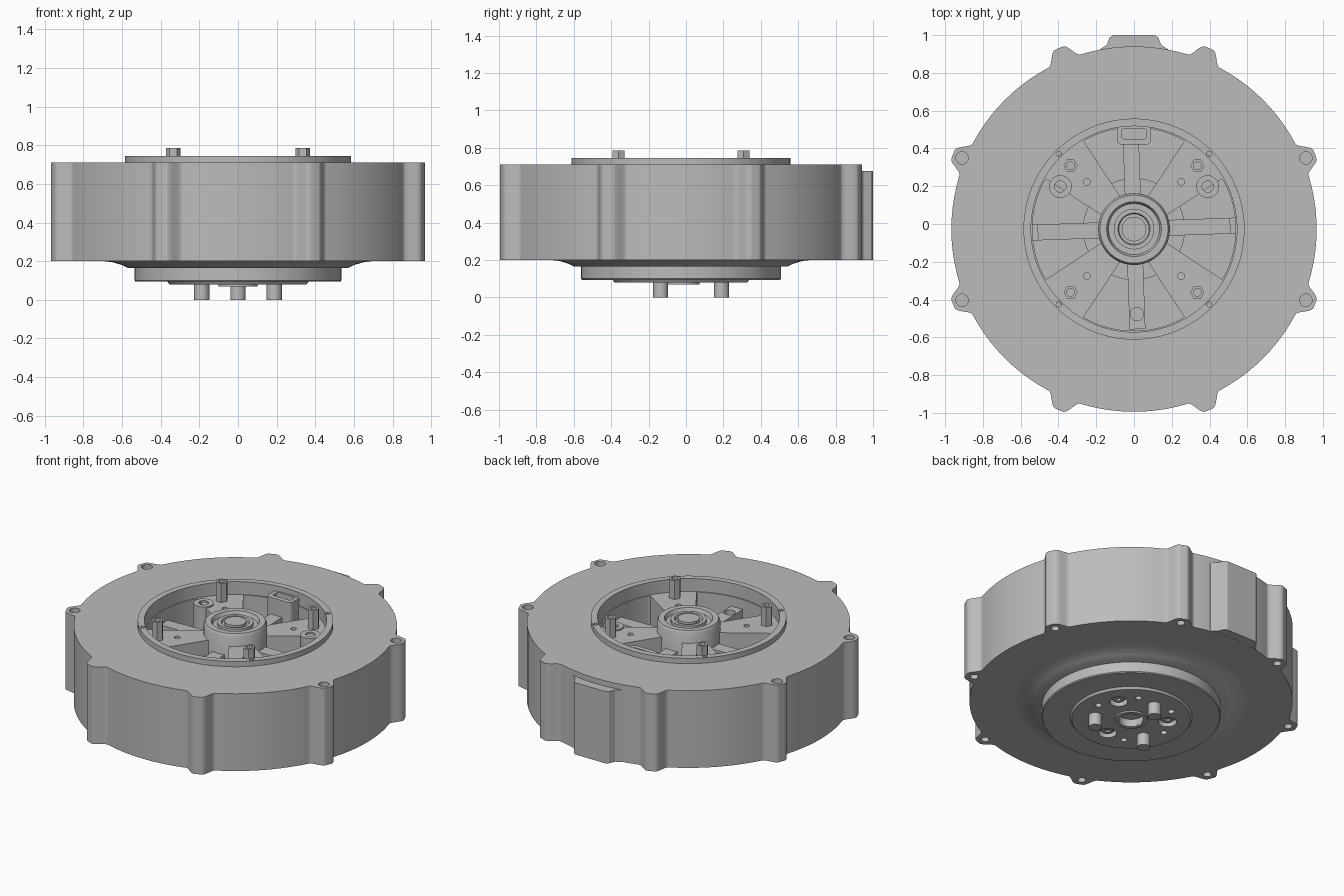
import bpy, bmesh
from math import sin, cos, pi, radians, atan2

if "Cube" in bpy.data.objects:
    bpy.data.objects.remove(bpy.data.objects["Cube"])

CENTRE_Y = -0.027  # axis of the round body

metal = bpy.data.materials.new("grey_metal")
metal.use_nodes = True
metal.diffuse_color = (0.5, 0.5, 0.5, 1)
metal.node_tree.nodes["Principled BSDF"].inputs["Base Color"].default_value = (0.5, 0.5, 0.5, 1)


def polar(r, deg):
    return r * cos(radians(deg)), r * sin(radians(deg))


def circle(r, x=0, y=0, n=32, turn=0):
    return [(x + r * cos(turn + 2 * pi * i / n), y + r * sin(turn + 2 * pi * i / n)) for i in range(n)]


def finish(name, bm):
    bmesh.ops.recalc_face_normals(bm, faces=bm.faces)
    mesh = bpy.data.meshes.new(name)
    bm.to_mesh(mesh)
    bm.free()
    mesh.materials.append(metal)
    obj = bpy.data.objects.new(name, mesh)
    obj.location.y = CENTRE_Y
    bpy.context.collection.objects.link(obj)
    return obj


def prisms(name, parts):
    """Each part is (outline, bottom, top)."""
    bm = bmesh.new()
    for outline, z0, z1 in parts:
        low = [bm.verts.new((x, y, z0)) for x, y in outline]
        high = [bm.verts.new((x, y, z1)) for x, y in outline]
        bm.faces.new(low[::-1])
        bm.faces.new(high)
        for i in range(len(low)):
            j = (i + 1) % len(low)
            bm.faces.new((low[i], low[j], high[j], high[i]))
    return finish(name, bm)


def revolve(name, profile, closed=False, n=96):
    bm = bmesh.new()
    verts = [bm.verts.new((r, 0, z)) for r, z in profile]
    pairs = list(zip(verts, verts[1:])) + ([(verts[-1], verts[0])] if closed else [])
    edges = [bm.edges.new(p) for p in pairs]
    bmesh.ops.spin(bm, geom=verts + edges, cent=(0, 0, 0), axis=(0, 0, 1), angle=2 * pi, steps=n)
    bmesh.ops.remove_doubles(bm, verts=bm.verts, dist=0.0001)
    return finish(name, bm)


def cut(obj, parts):
    cutter = prisms("cutter", parts)
    cutter.hide_render = True
    mod = obj.modifiers.new("cut", "BOOLEAN")
    mod.operation = "DIFFERENCE"
    mod.solver = "EXACT"
    mod.object = cutter
    bpy.context.view_layer.update()
    bpy.context.view_layer.objects.active = obj
    bpy.ops.object.modifier_apply(modifier=mod.name)
    bpy.data.objects.remove(cutter)


def bar(angle, r0, r1, half):
    """Outline of a straight bar pointing outward at an angle."""
    c, s = cos(radians(angle)), sin(radians(angle))
    return [(c * a - s * b, s * a + c * b) for a, b in ((r0, -half), (r1, -half), (r1, half), (r0, half))]


# Housing outline: a round drum with eight filleted lugs
outline = []
for k in range(8):
    mid = 22.5 + 45 * k
    for i in range(-12, 13):
        t = i / 12
        arc = 0.1 * t
        u = min(1, max(0, (0.092 - abs(arc)) / 0.07))
        outline.append(polar(0.967 + 0.07 * u * u * (3 - 2 * u), mid + arc / 0.985 * 180 / pi))
    for i in range(1, 10):
        outline.append(polar(0.967, mid + 5.8 + 33.4 * i / 10))
housing = prisms("housing", [(outline, 0.2, 0.71)])
holes = [(circle(0.555, n=96), 0.45, 0.8)]
for k in range(8):
    x, y = polar(0.985, 22.5 + 45 * k)
    holes.append((circle(0.025, x, y, 20), 0.1, 0.3))
    if abs(x) > abs(y):
        holes.append((circle(0.033, x, y, 24), 0.64, 0.8))
cut(housing, holes)

# Flat pad on the back of the drum
half = [(0.18, 0.9), (0.18, 0.952), (0.145, 0.975), (0.128, 1.015), (0.11, 1.027)]
prisms("back_pad", [(half + [(-x, y) for x, y in half[::-1]], 0.201, 0.675)])

# Raised ring round the opening
ring = revolve("opening_ring", [(0.545, 0.44), (0.545, 0.745), (0.585, 0.745), (0.585, 0.69),
                                (0.565, 0.69), (0.565, 0.44)], closed=True)
cut(ring, [(circle(0.014, *polar(0.563, 45 + 90 * k), 16), 0.7, 0.8) for k in range(4)])

# Spider plate with four rounded pockets between diagonal arms
spider = prisms("spider_plate", [(circle(0.55, n=96), 0.44, 0.66)])
pockets = []
corner = 0.07
for k in range(4):
    # centre of the rounded outer corner sits one radius from arm edge and rim
    rim, edge = 0.538 - corner, 0.1 + corner * 2 ** 0.5
    cx = edge / 2 + (rim * rim / 2 - edge * edge / 4) ** 0.5
    cy = cx - edge
    direction = atan2(cy, cx)
    side = [(0.175, -0.075)]
    for i in range(9):
        a = -pi / 4 + (pi / 4 - direction) * i / 8
        side.append((cx + corner * cos(a), -cy + corner * sin(a)))
    for i in range(1, 10):
        a = -direction * (1 - i / 10)
        side.append((0.538 * cos(a), 0.538 * sin(a)))
    shape = side + [(x, -y) for x, y in side[::-1]]
    c, s = round(cos(pi / 2 * k)), round(sin(pi / 2 * k))
    pockets.append(([(c * x - s * y, s * x + c * y) for x, y in shape], 0.46, 0.8))
cut(spider, pockets)
cut(spider, [(circle(0.018, *polar(0.353, 45 + 90 * k), 16), 0.56, 0.8) for k in range(4)])

# Low web and thin ribs inside the pockets
prisms("hub_web", [(circle(0.27, n=64), 0.45, 0.56)])
for k, name in enumerate(("left_rib", "back_rib", "right_rib", "front_rib")):
    reach = (0.55, 0.45, 0.55, 0.53)[k]
    rib = prisms(name, [(bar(2 + 90 * k, 0.15, reach, 0.042), 0.45, 0.6)])
    if k % 2 == 0:
        cut(rib, [(bar(2 + 90 * k, 0.51, 0.57, 0.06), 0.54, 0.8)])
    if k == 3:
        cut(rib, [(circle(0.035, *polar(0.45, 272), 24), 0.53, 0.8)])

# Slotted boss at the back of the opening
def slot(w, h):
    r = h * 0.45
    pts = []
    for sx, sy, start in ((1, 1, 0), (-1, 1, 90), (-1, -1, 180), (1, -1, 270)):
        for i in range(6):
            dx, dy = polar(r, start + 18 * i)
            pts.append((sx * (w - r) + dx, sy * (h - r) + dy + 0.505))
    return pts


boss = prisms("slot_boss", [(slot(0.09, 0.058), 0.45, 0.71)])
cut(boss, [(slot(0.065, 0.027), 0.6, 0.8)])

# Round screw bosses beside the rear arms
for side, name in ((1, "left_boss"), (-1, "right_boss")):
    x, y = side * 0.39, 0.225
    cut(prisms(name, [(circle(0.06, x, y), 0.45, 0.67)]), [(circle(0.03, x, y, 24), 0.6, 0.8)])

# Hexagonal standoffs on the arms
for k in range(4):
    x, y = polar(0.474, 45 + 90 * k)
    post = prisms("standoff", [(circle(0.037, x, y, 6), 0.6, 0.785)])
    cut(post, [(circle(0.02, x, y, 16), 0.7, 0.85)])

# Central bearing hub
revolve("bearing_hub", [(0, 0.45), (0.19, 0.45), (0.19, 0.72), (0.18, 0.74), (0.145, 0.74), (0.135, 0.715),
                        (0.107, 0.715), (0.107, 0.735), (0.085, 0.735), (0.08, 0.72), (0.065, 0.72),
                        (0.065, 0.74), (0, 0.74)])

# Underside: shallow skirt, output drum and flange
revolve("lower_skirt", [(0, 0.25), (0.7, 0.25), (0.7, 0.201), (0.65, 0.195), (0.6, 0.18), (0.57, 0.165), (0, 0.165)])
drum = revolve("output_flange", [(0, 0.22), (0.535, 0.22), (0.535, 0.1), (0.53, 0.094), (0.365, 0.094),
                                 (0.355, 0.08), (0, 0.08)])
recesses = [(circle(0.055, *polar(0.22, 30 + 120 * k)), 0.0, 0.115) for k in range(3)]
recesses += [(circle(0.02, *polar(0.255, 60 * k), 16), 0.0, 0.14) for k in range(6)]
recesses.append((circle(0.075), 0.0, 0.12))
cut(drum, recesses)
revolve("output_collar", [(0.075, 0.12), (0.075, 0.07), (0.1, 0.07), (0.1, 0.12)], closed=True, n=40)
for k in range(3):
    x, y = polar(0.22, 30 + 120 * k)
    screw = prisms("flange_screw", [(circle(0.035, x, y, 24), 0.095, 0.13)])
    cut(screw, [(circle(0.017, x, y, 6), 0.0, 0.11)])

# Three drive pins
for k in range(3):
    r0 = 0.04
    x, y = polar(0.217, 90 + 120 * k)
    prisms("drive_pin", [(circle(r0, x, y), 0.0, 0.12)])

# Smooth round walls, keep hard edges
for obj in bpy.context.collection.objects:
    if obj.type == "MESH" and obj.data.materials and obj.data.materials[0] == metal:
        bpy.ops.object.select_all(action="DESELECT")
        obj.select_set(True)
        bpy.context.view_layer.objects.active = obj
        bpy.ops.object.shade_smooth_by_angle(angle=radians(32))
